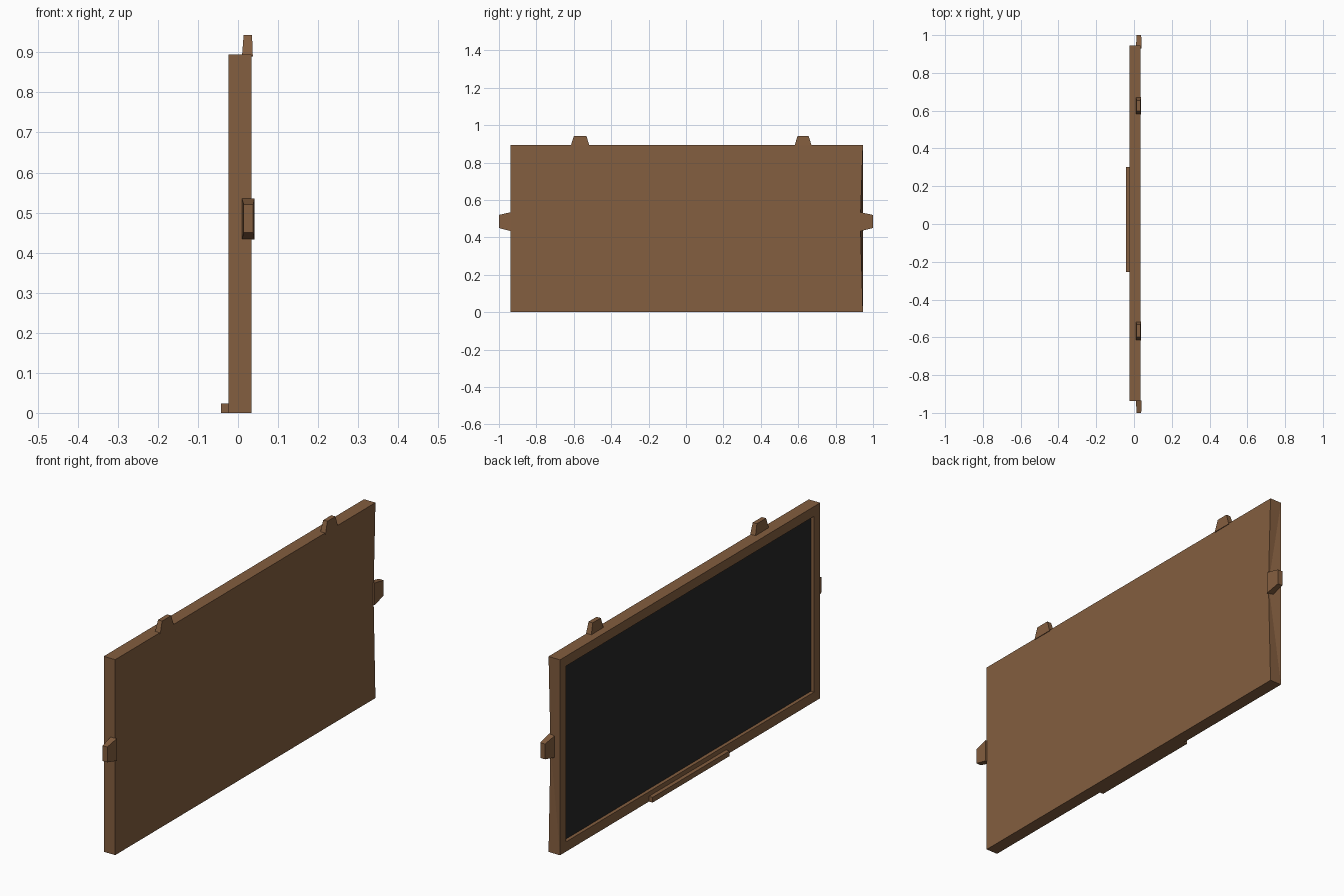
import bpy, bmesh
from mathutils import Vector

if "Cube" in bpy.data.objects:
    bpy.data.objects.remove(bpy.data.objects["Cube"])


def material(name, rgb):
    m = bpy.data.materials.new(name)
    m.diffuse_color = (*rgb, 1)
    m.use_nodes = True
    m.node_tree.nodes["Principled BSDF"].inputs["Base Color"].default_value = m.diffuse_color
    return m


wood = material("brown_wood", (0.23, 0.112, 0.050))
slate = material("black_slate", (0.02, 0.02, 0.02))


def finish(bm, name, *mats):
    bmesh.ops.recalc_face_normals(bm, faces=bm.faces)
    me = bpy.data.meshes.new(name)
    bm.to_mesh(me)
    bm.free()
    for m in mats:
        me.materials.append(m)
    ob = bpy.data.objects.new(name, me)
    bpy.context.collection.objects.link(ob)
    return ob


def box(lo, hi):
    bm = bmesh.new()
    bmesh.ops.create_cube(bm, size=1)
    for v in bm.verts:
        v.co = Vector([hi[i] if v.co[i] > 0 else lo[i] for i in range(3)])
    return bm


def tab(name, axis, base, tip, base_rect, tip_rect):
    """Tapered lug along an axis; rects are (x0, x1, u0, u1)."""
    bm = bmesh.new()
    bmesh.ops.create_cube(bm, size=1)
    other = 3 - axis                      # y <-> z
    outward = 1 if tip > base else -1
    for v in bm.verts:
        at_tip = v.co[axis] * outward > 0
        r = tip_rect if at_tip else base_rect
        p = Vector()
        p.x = r[1] if v.co.x > 0 else r[0]
        p[other] = r[3] if v.co[other] > 0 else r[2]
        p[axis] = tip if at_tip else base
        v.co = p
    finish(bm, name, wood)


# Framed board with a recessed writing surface on the -x side
X0, X1, Y0, Y1, Z1 = -0.024, 0.034, -0.937, 0.946, 0.895
bm = box((X0, Y0, 0), (X1, Y1, Z1))
bm.normal_update()
face = next(f for f in bm.faces if f.normal.x < -0.9)
bmesh.ops.inset_region(bm, faces=[face], thickness=0.045, use_even_offset=True)
inner = bmesh.ops.extrude_discrete_faces(bm, faces=[face])["faces"][0]
bmesh.ops.translate(bm, verts=inner.verts, vec=(0.016, 0, 0))
inner.material_index = 1

# Slight kink in the middle of one end
edge = next(e for e in bm.edges
            if all(v.co.x > X1 - 1e-4 and v.co.y > Y1 - 1e-4 for v in e.verts))
mid = bmesh.utils.edge_split(edge, edge.verts[0], 0.5)[1]
mid.co = Vector((X1, 0.932, 0.48))
ends = [v for v in bm.verts
        if v.co.y > Y1 - 1e-4 and v.co.x < X0 + 1e-4]
for v in ends:
    bmesh.ops.connect_vert_pair(bm, verts=[mid, v])
finish(bm, "framed_board", wood, slate)

# Chalk ledge along the bottom
finish(box((-0.042, -0.255, 0), (X0, 0.302, 0.024)), "chalk_ledge", wood)

# Lugs on the top edge
for side, y, w in (("left", -0.566, 0.05), ("right", 0.626, 0.046)):
    tab("top_lug_" + side, 2, 0.89, 0.943,
        (0.010, 0.037, y - w, y + w),
        (0.014, 0.035, y - w + 0.017, y + w - 0.017))

# Lugs on both ends
for side, s, base in (("left", -1, 0.935), ("right", 1, 0.93)):
    tab("end_lug_" + side, 1, s * base, s * 1.0,
        (0.010, 0.041, 0.433, 0.535), (0.014, 0.038, 0.450, 0.520))
